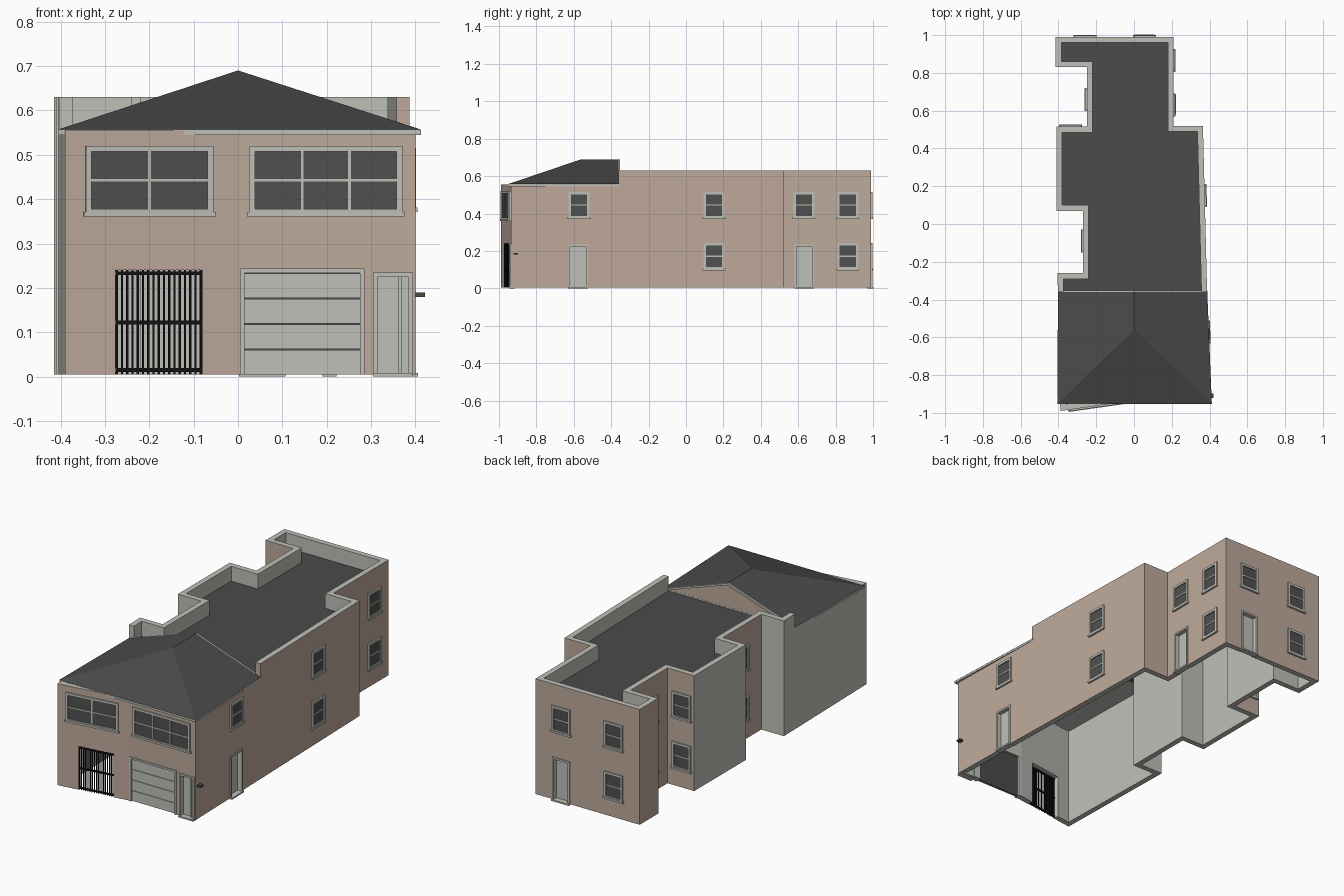
import bpy, bmesh
from mathutils import Vector, Matrix

cube = bpy.data.objects.get("Cube")
if cube:
    bpy.data.objects.remove(cube, do_unlink=True)


def material(name, rgb):
    m = bpy.data.materials.new(name)
    m.use_nodes = True
    m.diffuse_color = (*rgb, 1)
    m.node_tree.nodes["Principled BSDF"].inputs["Base Color"].default_value = (*rgb, 1)
    return m


MATS = [material("pale concrete", (0.53, 0.53, 0.49)),
        material("pink stucco", (0.52, 0.40, 0.33)),
        material("dark roofing", (0.07, 0.07, 0.07)),
        material("window glass", (0.08, 0.08, 0.08)),
        material("black iron", (0.006, 0.006, 0.006))]
CONCRETE, STUCCO, ROOFING, GLASS, IRON = range(len(MATS))


def finish(name, bm, recalc=True):
    if recalc:
        bmesh.ops.recalc_face_normals(bm, faces=bm.faces)
    mesh = bpy.data.meshes.new(name)
    bm.to_mesh(mesh)
    bm.free()
    for m in MATS:
        mesh.materials.append(m)
    ob = bpy.data.objects.new(name, mesh)
    bpy.context.collection.objects.link(ob)
    return ob


# Floor plan, counter-clockwise from the front corner at -x
PLAN = [Vector(p) for p in (
    (-0.39, -0.99), (0, -0.935), (0.40, -0.935), (0.387, -0.36), (0.365, 0.52),
    (0.21, 0.52), (0.21, 0.99), (-0.415, 0.99), (-0.415, 0.83), (-0.25, 0.83),
    (-0.25, 0.515), (-0.41, 0.515), (-0.41, 0.07), (-0.27, 0.07),
    (-0.27, -0.26), (-0.405, -0.26), (-0.403, -0.36))]
N = len(PLAN)
BARE = {11, 12, 14, 15, 16}     # walls left as plain concrete
THICK = 0.03
EAVE, PARAPET, DECK = 0.555, 0.63, 0.55


def direction(i):
    return (PLAN[(i + 1) % N] - PLAN[i % N]).normalized()


def inward(i):
    d = direction(i)
    return Vector((-d.y, d.x))


def inner(i):
    a, b = inward(i - 1), inward(i)
    return PLAN[i] + (a + b) * THICK / (1 + a.dot(b))


def wall_run(name, ids, closed, z0, z1):
    """Thick wall along the plan points, painted outside only."""
    bm = bmesh.new()
    rows = [[bm.verts.new((*p, z)) for p, z in
             ((PLAN[i], z0), (PLAN[i], z1), (inner(i), z1), (inner(i), z0))] for i in ids]
    count = len(ids) if closed else len(ids) - 1
    for k in range(count):
        a, b = rows[k], rows[(k + 1) % len(rows)]
        for j in range(4):
            f = bm.faces.new((a[j], b[j], b[(j + 1) % 4], a[(j + 1) % 4]))
            f.material_index = STUCCO if j == 0 and ids[k] not in BARE else CONCRETE
    if not closed:
        bm.faces.new(rows[0]).material_index = STUCCO
        bm.faces.new(rows[-1])
    return finish(name, bm)


walls = wall_run("walls", list(range(N)), True, 0.005, EAVE)
wall_run("parapet", list(range(3, N)), False, EAVE, PARAPET)

# Flat rear roof
bm = bmesh.new()
bm.faces.new([bm.verts.new((*inner(i), DECK)) for i in range(3, N)]).material_index = ROOFING
finish("flat_roof", bm)

# Hipped front roof with a gable at its rear, on a thin eave slab
BACK = -0.36
eave = [(-0.405, -0.952), (0.412, -0.952), (0.388, BACK), (-0.403, BACK)]
bm = bmesh.new()
e = [bm.verts.new((x, y, 0.557)) for x, y in eave]
hip, ridge = bm.verts.new((0, -0.56, 0.69)), bm.verts.new((0, BACK, 0.69))
for vs in ((e[0], e[1], hip), (e[1], e[2], ridge, hip), (e[3], e[0], hip, ridge)):
    bm.faces.new(vs).material_index = ROOFING
bm.faces.new((e[2], e[3], ridge)).material_index = STUCCO
bm.faces.new(e)
finish("hipped_roof", bm)

bm = bmesh.new()
base = bm.faces.new([bm.verts.new((x, y, 0.545)) for x, y in eave])
ext = bmesh.ops.extrude_face_region(bm, geom=[base])
bmesh.ops.translate(bm, vec=(0, 0, 0.0115),
                    verts=[g for g in ext["geom"] if isinstance(g, bmesh.types.BMVert)])
finish("eave_slab", bm)

# Pale trim along the gable slopes
bm = bmesh.new()
for x in (eave[3][0], eave[2][0]):
    pts = [(x, 0.557), (0, 0.69), (0, 0.68), (x, 0.547)]
    near, far = ([bm.verts.new((px, y, pz)) for px, pz in pts] for y in (BACK, BACK + 0.008))
    bm.faces.new(near)
    bm.faces.new(far)
    for j in range(4):
        bm.faces.new((near[j], near[j - 1], far[j - 1], far[j]))
finish("gable_trim", bm)


class Fitting:
    """Boxes set on one wall: s along it, d into it, z up."""

    def __init__(self, wall, centre):
        self.bm = bmesh.new()
        self.wall = wall
        d, a = direction(wall), PLAN[wall]
        k = 0 if abs(d.x) > abs(d.y) else 1
        self.s = (centre - a[k]) / d[k]
        n = inward(wall)
        self.frame = Matrix(((d.x, n.x, 0, a.x), (d.y, n.y, 0, a.y), (0, 0, 1, 0), (0, 0, 0, 1)))

    def box(self, s0, s1, d0, d1, z0, z1, mat=CONCRETE, bm=None):
        bm = bm or self.bm
        mid = Vector((self.s + (s0 + s1) / 2, (d0 + d1) / 2, (z0 + z1) / 2))
        size = Matrix.Diagonal((s1 - s0, d1 - d0, z1 - z0, 1))
        new = bmesh.ops.create_cube(bm, size=1, matrix=self.frame @ Matrix.Translation(mid) @ size)
        for f in {f for v in new["verts"] for f in v.link_faces}:
            f.material_index = mat

    def surround(self, h, z0, z1, t, out, bottom=True):
        self.box(-h, t - h, -out, 0.002, z0, z1)
        self.box(h - t, h, -out, 0.002, z0, z1)
        self.box(t - h, h - t, -out, 0.002, z1 - t, z1)
        if bottom:
            self.box(t - h, h - t, -out, 0.002, z0, z0 + t)


def window(name, wall, centre, width, z0, z1, columns=1):
    w, h = Fitting(wall, centre), width / 2
    w.surround(h, z0, z1, 0.013, 0.008)
    w.box(0.01 - h, h - 0.01, -0.002, 0.002, z0 + 0.01, z1 - 0.01, GLASS)
    mid = (z0 + z1) / 2
    w.box(0.01 - h, h - 0.01, -0.005, 0.001, mid - 0.003, mid + 0.003)
    for c in range(1, columns):
        s = -h + 0.013 + (width - 0.026) * c / columns
        w.box(s - 0.003, s + 0.003, -0.005, 0.001, z0 + 0.01, z1 - 0.01)
    w.box(-h - 0.005, h + 0.005, -0.011, 0.001, z0 - 0.004, z0 + 0.006)
    finish(name, w.bm, False)


cuts = bmesh.new()


def opening(wall, centre, width, top):
    o, h = Fitting(wall, centre), width / 2
    o.box(-h, h, -0.02, 0.04, -0.02, top, bm=cuts)
    return o, h


def door(name, wall, centre, width, top=0.235):
    o, h = opening(wall, centre, width - 0.02, top - 0.01)
    o.surround(h + 0.01, 0.005, top, 0.01, 0.006, False)
    o.box(-h, h, 0.018, 0.026, 0.005, top - 0.01)
    o.box(-h - 0.01, h + 0.01, -0.012, 0.02, 0, 0.008)
    return o, h


# Windows
window("front_window_right", 0, -0.2, 0.29, 0.365, 0.52, 2)
window("front_window_left", 1, 0.198, 0.345, 0.365, 0.52, 3)
UP, LOW = (0.375, 0.515), (0.10, 0.243)
for wall, centre, levels in ((2, -0.573, (UP,)), (3, 0.15, (UP, LOW)), (5, 0.63, (UP,)),
                             (5, 0.865, (UP, LOW)), (6, 0.055, (UP,)), (6, -0.26, (UP, LOW)),
                             (9, 0.66, (UP, LOW)), (10, -0.335, (UP, LOW)), (13, -0.09, (UP, LOW))):
    for z0, z1 in levels:
        window("sash_window", wall, centre, 0.112, z0, z1)

# Plain doors
for name, wall, centre in (("side_door", 2, -0.577), ("rear_side_door", 5, 0.632),
                           ("back_door", 6, 0.055)):
    o, h = door(name, wall, centre, 0.105)
    finish(name, o.bm, False)

# Front door with a narrow side post
o, h = door("front_door", 1, 0.349, 0.09)
o.box(0.012, 0.02, 0.008, 0.02, 0.005, 0.225)
finish("front_door", o.bm, False)

# Garage door in four sections over a dark backing
o, h = opening(1, 0.145, 0.26, 0.235)
o.surround(h + 0.01, 0.005, 0.244, 0.01, 0.005, False)
o.box(-h, h, 0.014, 0.018, 0.006, 0.235, ROOFING)
for r in range(4):
    z = 0.005 + r * 0.0575
    o.box(-h, h, 0.006, 0.014, z, z + 0.055)
finish("garage_door", o.bm, False)

# Barred gate
o, h = opening(0, -0.178, 0.197, 0.24)
BARS = 17
for b in range(BARS):
    s = -h + 0.003 + (2 * h - 0.006) * b / (BARS - 1)
    o.box(s - 0.0023, s + 0.0023, 0.002, 0.007, 0.005, 0.24, IRON)
for z in (0.015, 0.122, 0.233):
    o.box(-h, h, 0, 0.008, z - 0.004, z + 0.004, IRON)
finish("barred_gate", o.bm, False)

# Small box on the side wall
o = Fitting(2, -0.91)
o.box(-0.012, 0.012, -0.022, 0.002, 0.18, 0.19, ROOFING)
finish("wall_box", o.bm, False)

# Cut the door openings through the walls
cutter = finish("opening_cutter", cuts, False)
cutter.hide_render = True
mod = walls.modifiers.new("openings", "BOOLEAN")
mod.operation, mod.solver, mod.object = "DIFFERENCE", "EXACT", cutter
bpy.context.view_layer.update()
cut_mesh = bpy.data.meshes.new_from_object(
    walls.evaluated_get(bpy.context.evaluated_depsgraph_get()))
walls.modifiers.clear()
walls.data = cut_mesh
bpy.data.objects.remove(cutter, do_unlink=True)
